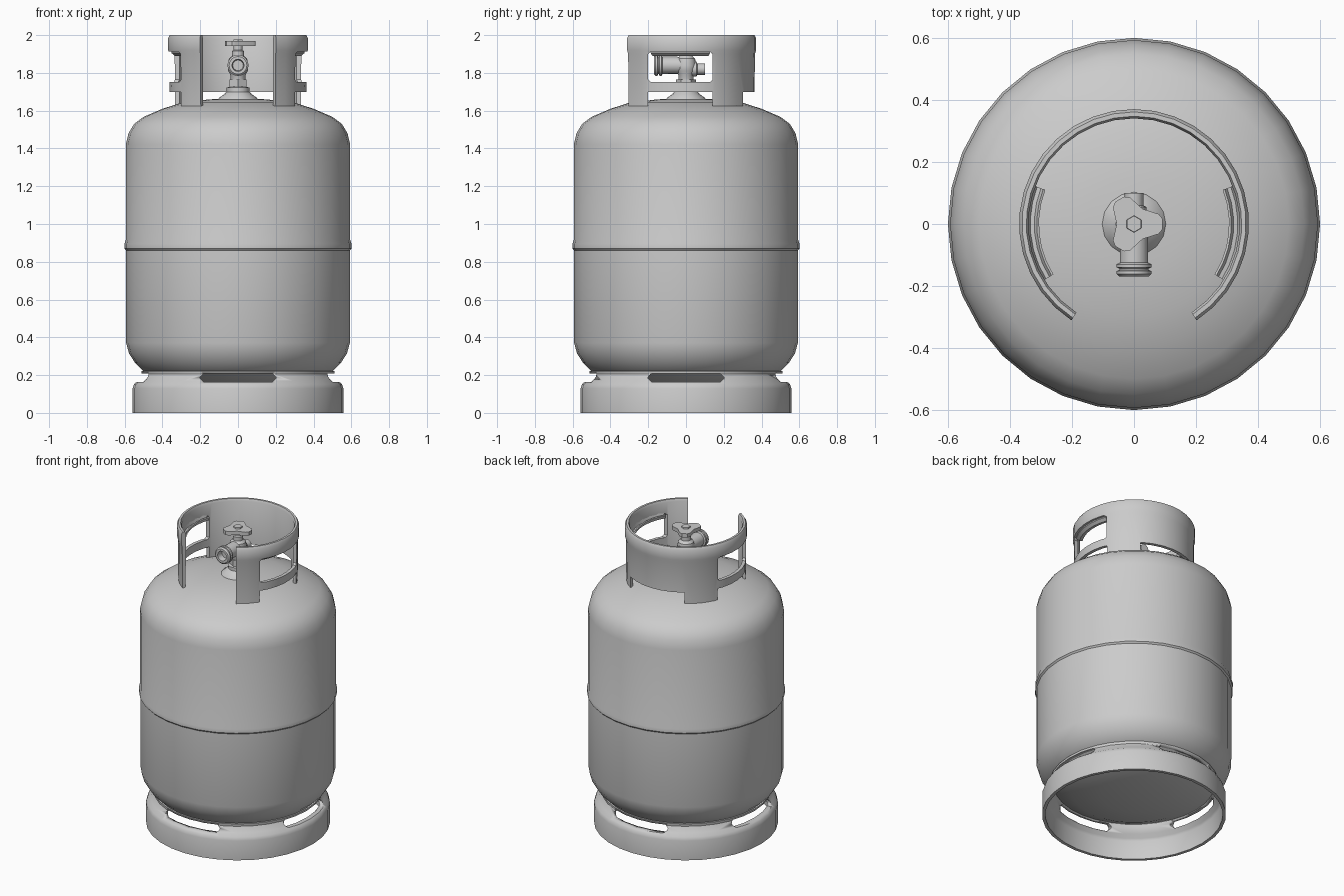
import bpy, bmesh
from math import sin, cos, radians

if "Cube" in bpy.data.objects:
    bpy.data.objects.remove(bpy.data.objects["Cube"])


def finish(name, bm, angle=35):
    bmesh.ops.remove_doubles(bm, verts=bm.verts, dist=1e-5)
    bmesh.ops.recalc_face_normals(bm, faces=bm.faces)
    me = bpy.data.meshes.new(name)
    bm.to_mesh(me)
    bm.free()
    ob = bpy.data.objects.new(name, me)
    bpy.context.collection.objects.link(ob)
    smooth(ob, angle)
    return ob


def activate(ob):
    bpy.ops.object.select_all(action='DESELECT')
    ob.select_set(True)
    bpy.context.view_layer.objects.active = ob


def smooth(ob, angle=35):
    activate(ob)
    bpy.ops.object.shade_smooth_by_angle(angle=radians(angle))


def lathe(name, profile, segs=28, start=0, end=360, closed=False, angle=35):
    """Turn (radius, z) points about z; angles are measured from the front (-y)."""
    bm = bmesh.new()
    full = end - start == 360
    rings = []
    for i in range(segs + (not full)):
        a = radians(start + (end - start) * i / segs)
        rings.append([bm.verts.new((r * sin(a), -r * cos(a), z)) for r, z in profile])
    n = len(profile)
    for i in range(segs):
        a, b = rings[i], rings[(i + 1) % len(rings)]
        for j in range(n if closed else n - 1):
            k = (j + 1) % n
            bm.faces.new((a[j], b[j], b[k], a[k]))
    if not full:
        bm.faces.new(rings[0])
        bm.faces.new(rings[-1])
    return finish(name, bm, angle)


def prism(name, pts, axis, lo, hi):
    """Extrude a 2D outline along one axis."""
    place = {'X': lambda u, v, t: (t, u, v),
             'Y': lambda u, v, t: (u, t, v),
             'Z': lambda u, v, t: (u, v, t)}[axis]
    bm = bmesh.new()
    a = [bm.verts.new(place(u, v, lo)) for u, v in pts]
    b = [bm.verts.new(place(u, v, hi)) for u, v in pts]
    bm.faces.new(a)
    bm.faces.new(b)
    for i in range(len(pts)):
        k = (i + 1) % len(pts)
        bm.faces.new((a[i], a[k], b[k], b[i]))
    return finish(name, bm)


def chamfered(u0, u1, v0, v1, c):
    return [(u0 + c, v0), (u1 - c, v0), (u1, v0 + c), (u1, v1 - c),
            (u1 - c, v1), (u0 + c, v1), (u0, v1 - c), (u0, v0 + c)]


def cut(ob, pts, axis, lo, hi):
    cutter = prism("cutter", pts, axis, lo, hi)
    cutter.hide_render = True
    activate(ob)
    mod = ob.modifiers.new("cut", 'BOOLEAN')
    mod.operation, mod.solver, mod.object = 'DIFFERENCE', 'EXACT', cutter
    # the cut goes before the smoothing
    bpy.ops.object.modifier_move_to_index(modifier=mod.name, index=0)
    bpy.ops.object.modifier_apply(modifier=mod.name)
    bpy.data.objects.remove(cutter)


# Tank body with domed ends and a weld bead round the middle
lathe("tank_body", [
    (0, .12), (.2, .13), (.38, .165), (.5, .22), (.545, .265), (.577, .315), (.592, .37),
    (.592, .86), (.601, .87), (.601, .895), (.594, .915), (.594, 1.42), (.58, 1.48),
    (.55, 1.53), (.5, 1.567), (.4, 1.61), (.3, 1.642), (.15, 1.66), (0, 1.665)], segs=32)

# Foot ring with four slots
foot = lathe("foot_ring", [
    (.558, 0), (.558, .13), (.55, .152), (.53, .17), (.51, .205), (.512, .222),
    (.488, .222), (.492, .195), (.51, .16), (.53, .14), (.538, .125), (.538, 0)],
    segs=32, closed=True)
for axis in 'XY':
    cut(foot, chamfered(-.2, .2, .163, .209, .018), axis, -.7, .7)

# Guard collar, open at the front, with side windows and four feet
collar = lathe("guard_collar", [
    (.362, 1.625), (.365, 1.9), (.371, 1.92), (.371, 1.985), (.362, 2.0), (.348, 2.0),
    (.341, 1.985), (.342, 1.625)], segs=28, start=33, end=327, closed=True)
cut(collar, chamfered(-.2, .14, 1.752, 1.912, .012), 'X', -.6, .6)
cut(collar, [(-.2, 1.5), (.14, 1.5), (.14, 1.7), (-.2, 1.7)], 'X', -.6, .6)
cut(collar, [(-.2, 1.5), (.2, 1.5), (.2, 1.7), (-.2, 1.7)], 'Y', 0, .6)
smooth(collar)

# Rolled-in grip lips above the windows
for side, start in (("right", 58), ("left", -111)):
    lathe(side + "_grip_lip", [
        (.355, 1.925), (.353, 1.905), (.335, 1.89), (.315, 1.893), (.307, 1.915),
        (.314, 1.918), (.322, 1.903), (.335, 1.901), (.343, 1.925)],
        segs=6, start=start, end=start + 53, closed=True)

# Valve: flared boss, neck and body in one turned piece
lathe("valve_body", [
    (.108, 1.65), (.1, 1.668), (.07, 1.69), (.06, 1.7), (.06, 1.722), (.042, 1.728),
    (.04, 1.79), (.052, 1.81), (.055, 1.84), (.048, 1.875), (.032, 1.89),
    (.032, 1.915), (.024, 1.92), (.024, 1.955), (0, 1.955)], segs=16)
lathe("neck_nut", [(0, 1.725), (.052, 1.725), (.052, 1.765), (0, 1.765)], segs=6)

# Outlet with thread rings facing the front
outlet = lathe("valve_outlet", [
    (0, -.02), (.045, -.02), (.046, .125), (.056, .13), (.056, .14), (.047, .144),
    (.047, .148), (.056, .152), (.056, .162), (.047, .17), (.032, .17), (.028, .13),
    (0, .13)], segs=16)
outlet.rotation_euler.x = radians(90)
outlet.location.z = 1.84

# Relief stub facing the back
stub = lathe("relief_stub", [(0, 0), (.04, 0), (.04, .055), (.03, .06), (.03, .1), (0, .1)],
             segs=12)
stub.rotation_euler.x = radians(-90)
stub.location.z = 1.82

# Three-lobed hand wheel with centre nut
lobes = [(r * cos(radians(a + d)), r * sin(radians(a + d)))
         for a in (0, 120, 240)
         for d, r in ((-22, .086), (-10, .094), (10, .094), (22, .086), (60, .056))]
prism("hand_wheel", lobes, 'Z', 1.943, 1.968)
lathe("wheel_nut", [(.03, 1.95), (.026, 1.976), (0, 1.976)], segs=6)
